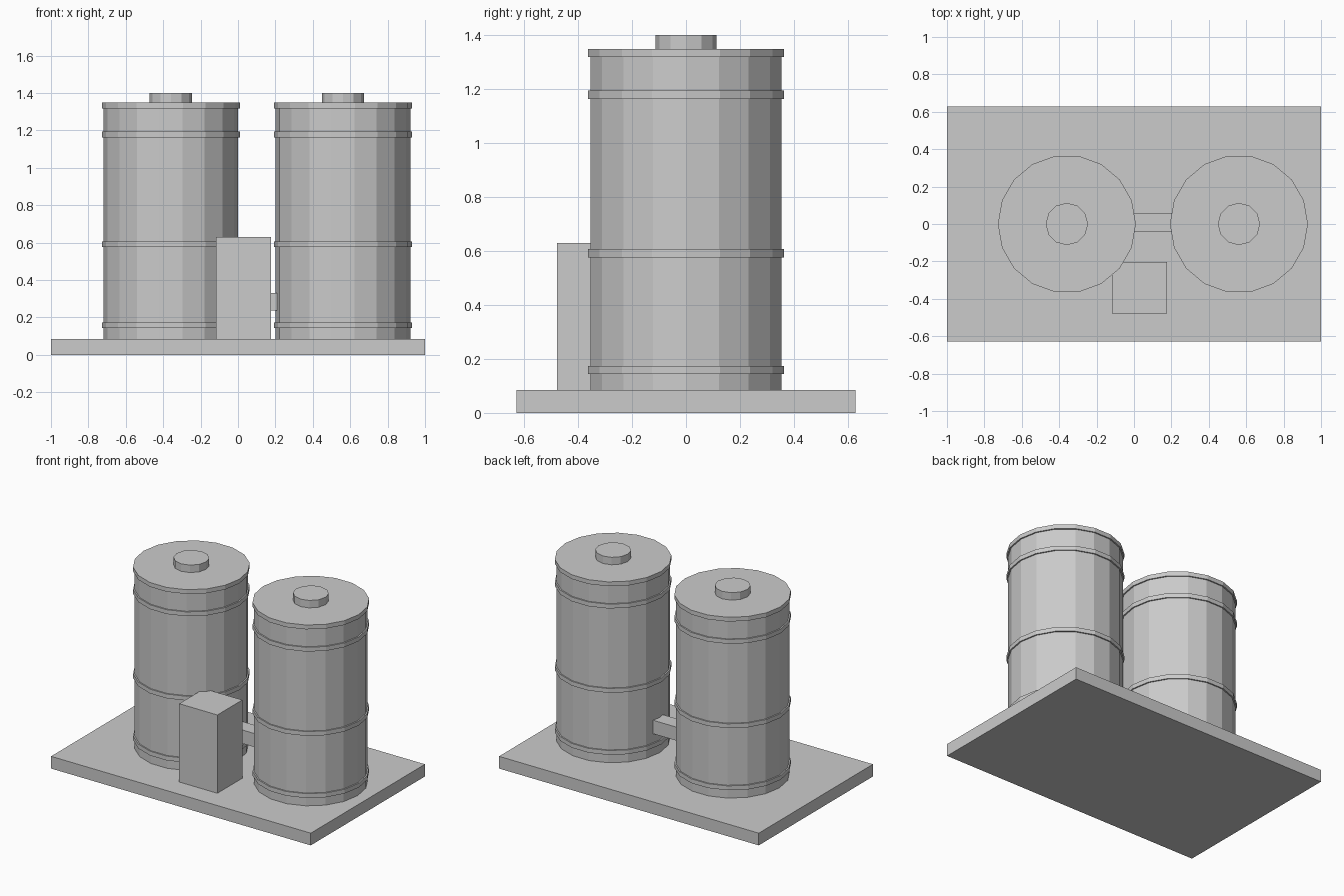
import bpy

if "Cube" in bpy.data.objects:
    bpy.data.objects.remove(bpy.data.objects["Cube"])

grey = bpy.data.materials.new("light_grey")
grey.diffuse_color = (0.6, 0.6, 0.6, 1)
grey.use_nodes = True
grey.node_tree.nodes["Principled BSDF"].inputs["Base Color"].default_value = grey.diffuse_color


def box(name, x, y, z):
    """Axis-aligned box from (min, max) ranges."""
    bpy.ops.mesh.primitive_cube_add(size=1, location=[sum(r) / 2 for r in (x, y, z)])
    ob = bpy.context.object
    for v in ob.data.vertices:
        for i, r in enumerate((x, y, z)):
            v.co[i] *= r[1] - r[0]
    ob.name = name
    ob.data.materials.append(grey)


def drum(name, cx, radius, z0, z1, sides):
    """Upright faceted cylinder with a corner pointing along +x."""
    bpy.ops.mesh.primitive_cylinder_add(vertices=sides, radius=radius, depth=z1 - z0,
                                        location=(cx, 0, (z0 + z1) / 2))
    ob = bpy.context.object
    if sides % 4:  # primitive starts at +y; turn by a quarter so a corner lies on x
        for v in ob.data.vertices:
            v.co.x, v.co.y = v.co.y, -v.co.x
    ob.name = name
    ob.data.materials.append(grey)


# base slab
box("base_slab", (-1, 1), (-0.628, 0.628), (0, 0.085))

# two banded tanks with lids and caps
for side, cx in (("left", -0.359), ("right", 0.561)):
    drum(side + "_tank", cx, 0.36, 0.08, 1.33, 18)
    for i, z in enumerate((0.159, 0.591, 1.178)):
        drum(f"{side}_band_{i + 1}", cx, 0.369, z - 0.015, z + 0.015, 18)
    drum(side + "_lid", cx, 0.369, 1.318, 1.348, 18)
    drum(side + "_cap", cx, 0.113, 1.34, 1.40, 12)

# connecting duct between the tanks
box("connecting_duct", (-0.05, 0.25), (-0.044, 0.06), (0.236, 0.33))

# control cabinet in front
box("control_cabinet", (-0.118, 0.176), (-0.478, -0.204), (0.08, 0.63))
